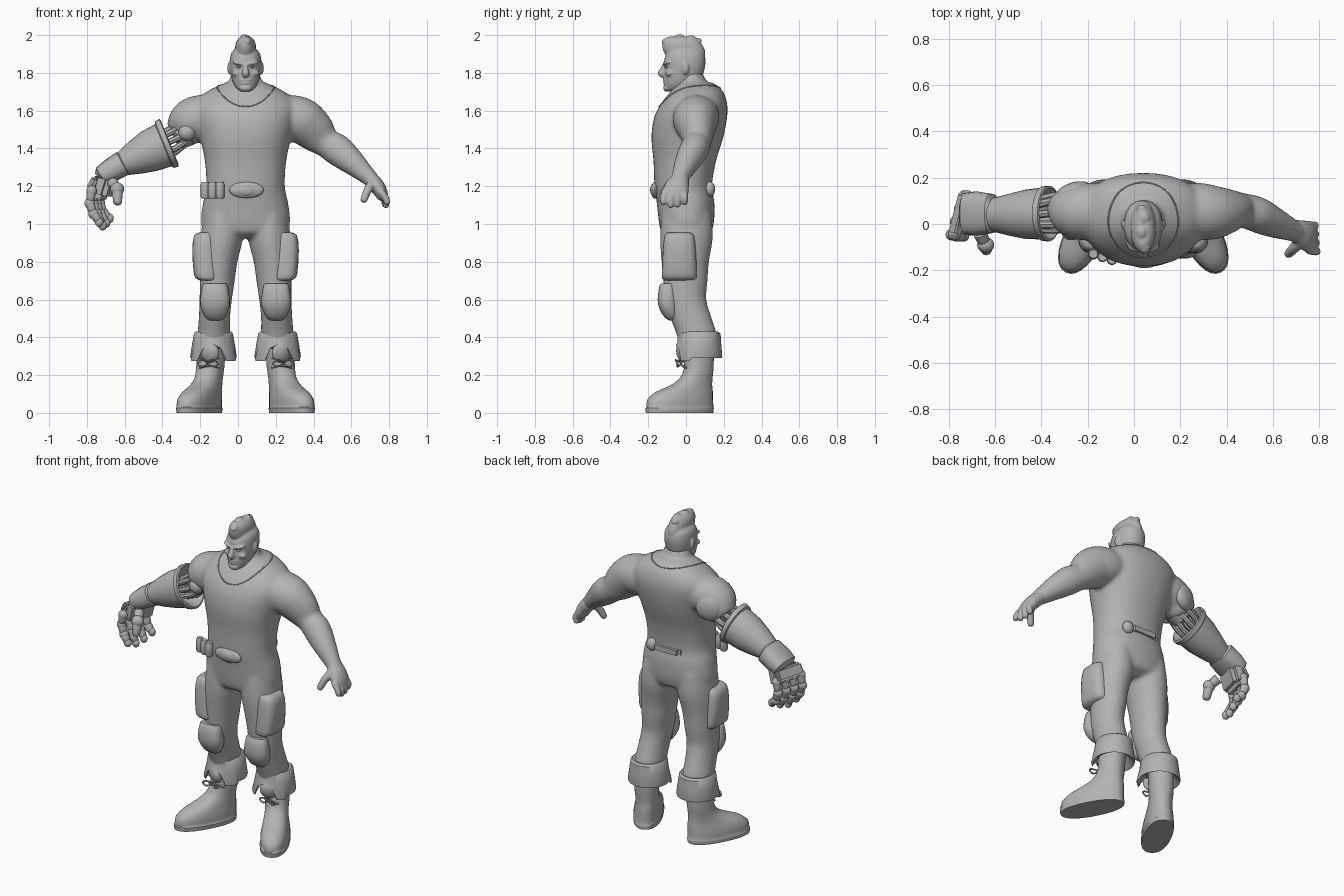
import bpy, bmesh, math
from mathutils import Vector, Matrix

CX = 0.04  # body centre line
grey = bpy.data.materials.new("plain grey")
grey.diffuse_color = (0.45, 0.45, 0.45, 1)


def finish(name, bm):
    bmesh.ops.recalc_face_normals(bm, faces=bm.faces)
    me = bpy.data.meshes.new(name)
    bm.to_mesh(me)
    bm.free()
    me.materials.append(grey)
    ob = bpy.data.objects.new(name, me)
    bpy.context.collection.objects.link(ob)
    return ob


def spline(rows, k):
    """Catmull-Rom through the rows, k steps per span."""
    if k == 1:
        return [Vector(r) for r in rows]
    P = [Vector(r) for r in rows]
    P = [P[0]] + P + [P[-1]]
    out = []
    for i in range(1, len(P) - 2):
        a, b, c, d = P[i - 1:i + 3]
        for j in range(k):
            t = j / k
            out.append(0.5 * (2 * b + (c - a) * t + (2 * a - 5 * b + 4 * c - d) * t * t
                              + (3 * b - a - 3 * c + d) * t ** 3))
    return out + [P[-1]]


def loft(name, rows, axis=None, ref=(1, 0, 0), n=24, k=3, p=1.0, rot=0.0):
    """Skin of oval rings; a row is x, y, z, radius along ref, radius across."""
    R = spline(rows, k)
    C = [Vector(r[:3]) for r in R]
    bm = bmesh.new()
    rings = []
    for i, r in enumerate(R):
        t = Vector(axis) if axis else C[min(i + 1, len(C) - 1)] - C[max(i - 1, 0)]
        t.normalize()
        a = Vector(ref) - t * t.dot(Vector(ref))
        a.normalize()
        b = t.cross(a)
        if rot:
            m = Matrix.Rotation(rot, 3, t)
            a, b = m @ a, m @ b
        ring = []
        for j in range(n):
            w = 2 * math.pi * j / n
            c, s = math.cos(w), math.sin(w)
            c, s = math.copysign(abs(c) ** p, c), math.copysign(abs(s) ** p, s)
            ring.append(bm.verts.new(C[i] + a * c * max(r[3], .002) + b * s * max(r[4], .002)))
        rings.append(ring)
    for A, B in zip(rings, rings[1:]):
        for j in range(n):
            bm.faces.new((A[j], A[(j + 1) % n], B[(j + 1) % n], B[j]))
    bm.faces.new(rings[0])
    bm.faces.new(rings[-1])
    return finish(name, bm)


def stack(name, rows, **kw):
    """Upright loft on the centre line; a row is z, half width, front y, back y."""
    return loft(name, [(CX, (f + b) / 2, z, w, (b - f) / 2) for z, w, f, b in rows], axis=(0, 0, 1), **kw)


def tube(name, pts, r, n=8, k=3, tip=1.0):
    m = max(len(pts) - 1, 1)
    rows = [(*q, r * (1 + (tip - 1) * i / m), r * (1 + (tip - 1) * i / m)) for i, q in enumerate(pts)]
    d = Vector(pts[-1]) - Vector(pts[-2])
    rows.append((*(Vector(pts[-1]) + d.normalized() * r * tip * .6), r * tip * .4, r * tip * .4))
    ref = (0, 1, 0) if abs(d.normalized().y) < .8 else (0, 0, 1)
    return loft(name, rows, ref=ref, n=n, k=k)


def turned(loc, turn):
    rot = Matrix.Rotation(turn[2], 4, 'Z') @ Matrix.Rotation(turn[1], 4, 'Y') @ Matrix.Rotation(turn[0], 4, 'X')
    return Matrix.Translation(loc) @ rot


def ball(name, loc, size, turn=(0, 0, 0)):
    bm = bmesh.new()
    bmesh.ops.create_uvsphere(bm, u_segments=20, v_segments=12, radius=1)
    bm.transform(turned(loc, turn) @ Matrix.Diagonal((*size, 1)))
    return finish(name, bm)


def box(name, loc, size, turn=(0, 0, 0), bevel=.015):
    bm = bmesh.new()
    bmesh.ops.create_cube(bm, size=2)
    bm.transform(Matrix.Diagonal((*size, 1)))
    bmesh.ops.bevel(bm, geom=bm.edges[:], offset=bevel, segments=2, affect='EDGES')
    bm.transform(turned(loc, turn))
    return finish(name, bm)


def blend(parts, voxel, steps):
    """Join parts into one continuous skin."""
    bpy.ops.object.select_all(action='DESELECT')
    for ob in parts:
        ob.select_set(True)
    bpy.context.view_layer.objects.active = parts[0]
    bpy.ops.object.join()
    mod = parts[0].modifiers.new("skin", 'REMESH')
    mod.mode, mod.voxel_size, mod.use_smooth_shade = 'VOXEL', voxel, True
    mod = parts[0].modifiers.new("relax", 'SMOOTH')
    mod.factor, mod.iterations = .5, steps


# torso, neck and collar seam
torso = stack("body", [(.925, .1, -.08, .08), (.95, .19, -.125, .13), (.98, .228, -.138, .142),
                       (1.03, .236, -.146, .15), (1.12, .224, -.156, .15), (1.2, .208, -.167, .137),
                       (1.33, .215, -.172, .158), (1.45, .24, -.183, .195), (1.55, .265, -.173, .216),
                       (1.62, .275, -.143, .22), (1.68, .235, -.1, .207), (1.72, .17, -.065, .182),
                       (1.75, .1, -.035, .14)], n=36, p=.9)
body = [torso, stack("neck", [(1.66, .12, -.05, .15), (1.71, .1, -.045, .135), (1.75, .088, -.04, .11),
                              (1.8, .075, -.04, .09)])]
seam = []
for i in range(33):
    w = 2 * math.pi * i / 32
    f = (1 - math.sin(w)) / 2
    q = Vector((CX + .14 * math.cos(w), .03 + .16 * math.sin(w), 1.735 - .12 * f * f))
    seam.append(torso.closest_point_on_mesh(q)[1])
tube("collar_seam", seam, .0035, k=2)

# belt gear
ball("buckle", (CX + .005, -.163, 1.18), (.092, .022, .043))
ball("buckle_boss", (CX + .005, -.174, 1.18), (.05, .016, .032))
for i in range(3):
    x = -.175 + .04 * i
    loft("belt_canister", [(x, -.13 - .012 * i, z, r, r) for z, r in
                           ((1.135, .018), (1.145, .023), (1.21, .023), (1.222, .018))], n=14, k=1)
box("back_pouch", (CX, .128, 1.185), (.095, .024, .036), bevel=.02)
ball("back_pouch_end", (CX + .11, .125, 1.185), (.035, .03, .04))

# head
head = [stack("head", [
    (1.702, .025, -.1, -.04), (1.715, .045, -.112, .0), (1.74, .063, -.114, .04), (1.78, .076, -.117, .085),
    (1.83, .083, -.113, .1), (1.87, .083, -.115, .103), (1.905, .075, -.1, .095),
    (1.93, .05, -.075, .07), (1.938, .02, -.03, .03)], n=28, p=.9)]
head.append(stack("mohawk", [(1.88, .06, -.1, .102), (1.92, .056, -.122, .1), (1.955, .053, -.126, .083),
                             (1.98, .04, -.112, .063), (1.992, .022, -.09, .045)], n=20))
for i, (y, z) in enumerate(((-.1, 1.968), (-.04, 1.985), (.02, 1.98), (.055, 1.965))):
    head.append(ball("hair_tuft", (CX + .006 * (-1) ** i, y, z), (.024, .03, .018), (.3, 0, 0)))
head.append(loft("nose", [(CX, -.112, 1.85, .011, .01), (CX, -.122, 1.82, .014, .014), (CX, -.13, 1.797, .02, .02),
                          (CX, -.116, 1.783, .014, .012)], n=12))
head.append(ball("upper_lip", (CX, -.111, 1.762), (.03, .011, .008)))
head.append(ball("lower_lip", (CX, -.11, 1.745), (.026, .011, .008)))
head.append(ball("chin", (CX, -.1, 1.72), (.034, .021, .02)))
for s in (-1, 1):
    head.append(ball("brow", (CX + s * .036, -.1, 1.852), (.036, .022, .011), (0, s * -.2, s * .35)))
    head.append(ball("cheek", (CX + s * .045, -.085, 1.797), (.03, .024, .018)))
    head.append(ball("ear", (CX + s * .083, -.005, 1.825), (.013, .022, .034), (0, 0, s * -.3)))
    ball("eye", (CX + s * .034, -.1, 1.831), (.014, .013, .007))
blend(head, .005, 3)


# legs
def leg(s):
    X = lambda u: CX + s * u
    body.append(loft("trouser_leg", [(X(u), (f + b) / 2, z, w, (b - f) / 2) for z, u, w, f, b in (
        (1.06, .12, .1, -.13, .135), (.93, .126, .113, -.138, .143), (.8, .143, .1, -.13, .122),
        (.7, .15, .093, -.12, .115), (.6, .158, .086, -.115, .108), (.5, .165, .083, -.083, .137),
        (.42, .168, .087, -.052, .162), (.34, .172, .087, -.03, .16))], axis=(0, 0, 1)))
    # turned up cuff, hollow underneath and notched in front
    cuff = loft("trouser_cuff", [(X(.17), .07, z, w, d) for z, w, d in (
        (.35, .07, .07), (.3, .1, .105), (.29, .12, .12), (.3, .123, .122), (.37, .112, .116),
        (.42, .103, .113), (.43, .094, .1), (.425, .07, .08))], axis=(0, 0, 1), k=1, n=40)
    for v in cuff.data.vertices:
        d = abs(v.co.x - X(.175))
        if v.co.y < .03 and v.co.z < .36:
            if d < .055:
                v.co.z = max(v.co.z, .365 - d * .5)
            else:
                v.co.z -= .015
                v.co.x += .01 * math.copysign(1, v.co.x - X(.175))
    # knee pad
    loft("knee_pad", [(X(.162), y, z, w, d) for z, w, d, y in (
        (.685, .055, .03, -.095), (.675, .066, .042, -.098), (.6, .079, .052, -.098), (.55, .073, .05, -.09),
        (.505, .05, .038, -.075), (.49, .03, .025, -.065))], axis=(0, 0, 1), p=.8, k=2)
    # thigh pocket
    loft("thigh_pocket", [(X(u), -.035, z, w, d) for z, w, d, u in (
        (.955, .05, .06, .192), (.94, .062, .078, .21), (.86, .068, .088, .214), (.74, .064, .093, .21),
        (.71, .056, .09, .204), (.7, .04, .075, .195))], axis=(0, 0, 1), p=.65, k=2)
    # boot: sole, foot and shaft
    toe = s * .48
    rows = [(0, .245, -.034, .082, .194), (.025, .245, -.034, .085, .197), (.03, .245, -.032, .082, .193),
            (.07, .243, -.031, .082, .189), (.11, .23, -.01, .075, .165), (.14, .212, .022, .07, .125),
            (.18, .196, .052, .067, .09), (.24, .187, .068, .071, .077), (.36, .18, .07, .073, .077)]
    loft("boot", [(X(u), y, z, w, d) for z, u, y, w, d in rows], axis=(0, 0, 1), rot=toe, k=2, p=.88, n=28)
    ball("boot_tongue", (X(.19), -.015, .32), (.055, .03, .055), (.2, 0, toe))
    for w in (-1, 1):
        tube("lace_loop", [(X(.2), -.025, .265), (X(.2 + w * .03), -.055, .28), (X(.2 + w * .055), -.045, .26),
                           (X(.2 + w * .03), -.045, .245), (X(.2), -.025, .26)], .005, n=6)
    for z in (.24, .29):
        tube("lace", [(X(.14), .01, z), (X(.19), -.02, z + .01), (X(.24), .0, z)], .006, n=6)


for s in (-1, 1):
    leg(s)

# bare arm and hand
body.append(loft("bare_arm", [
    (.14, .06, 1.57, .09, .09), (.25, .06, 1.568, .118, .115), (.33, .05, 1.55, .12, .122),
    (.39, .055, 1.505, .102, .114), (.435, .06, 1.46, .083, .098), (.47, .058, 1.428, .075, .078),
    (.52, .045, 1.397, .077, .084), (.57, .022, 1.357, .073, .077), (.63, -.005, 1.305, .061, .062),
    (.69, -.03, 1.25, .047, .046), (.72, -.04, 1.22, .047, .04)], ref=(0, 1, 0), k=4))
hand = [loft("hand", [(.675, -.025, 1.262, .043, .04), (.71, -.035, 1.228, .053, .042), (.735, -.047, 1.2, .064, .041),
                      (.755, -.055, 1.17, .068, .036), (.768, -.06, 1.14, .062, .028), (.774, -.06, 1.128, .04, .014)],
             ref=(0, 1, 0))]
for i, low in enumerate((1.1, 1.085, 1.087, 1.1)):
    y = -.118 + .037 * i
    hand.append(tube("finger", [(.753, y * .9 - .005, 1.175), (.781, y, 1.14), (.79 - .006 * i, y, low + .01)],
                     .02, tip=.8, n=12))
hand.append(tube("thumb", [(.72, -.07, 1.22), (.69, -.105, 1.185), (.665, -.13, 1.125)], .028, tip=.65, n=12))
blend(hand, .006, 2)

# mechanical arm: shoulder stump
body.append(loft("shoulder", [
    (-.06, .06, 1.57, .09, .09), (-.17, .06, 1.568, .118, .115), (-.24, .05, 1.55, .12, .12),
    (-.285, .06, 1.5, .1, .105), (-.31, .06, 1.47, .08, .085)], ref=(0, 1, 0)))
blend(body, .012, 7)

# mechanical elbow
ball("shoulder_plate", (-.26, .14, 1.53), (.08, .04, .08), (0, .6, .3))
loft("elbow_housing", [(-.25, .05, 1.5, .06, .06), (-.27, .05, 1.49, .078, .078), (-.32, .05, 1.465, .073, .073),
                       (-.34, .05, 1.455, .045, .045)], ref=(0, 1, 0), k=1)
for i in range(8):
    w = 2 * math.pi * i / 8
    dy, dz = math.cos(w), math.sin(w)
    tube("piston", [(-.25 + .03 * dz, .05 + .065 * dy, 1.49 + .06 * dz), (-.33, .05 + .075 * dy, 1.45 + .07 * dz),
                    (-.42, .04 + .06 * dy, 1.41 + .055 * dz)], .017, n=8, k=2)
ball("elbow_joint", (-.27, -.03, 1.485), (.045, .04, .045))

# flared gauntlet, hollow at the elbow end
AX = (-.93, 0, -.38)
loft("gauntlet", [(-.45, .045, 1.4, .06, .06), (-.385, .045, 1.425, .095, .105), (-.362, .045, 1.433, .11, .125),
                  (-.366, .045, 1.43, .12, .136), (-.39, .045, 1.42, .119, .133), (-.395, .045, 1.417, .112, .12),
                  (-.47, .042, 1.385, .106, .112), (-.54, .04, 1.353, .09, .092), (-.6, .04, 1.325, .075, .07),
                  (-.64, .04, 1.305, .06, .055)], axis=AX, ref=(0, 1, 0), k=1)
box("gauntlet_hatch", (-.55, .035, 1.43), (.03, .03, .012), (0, -.5, 0), .005)
loft("wrist_guard", [(-.6, .045, 1.325, .06, .055), (-.612, .045, 1.32, .085, .068), (-.68, .045, 1.28, .096, .062),
                     (-.725, .045, 1.255, .09, .05), (-.735, .045, 1.245, .06, .03)],
     ref=(0, 1, 0), k=1, n=16, p=.75)

# mechanical hand, fingers staggered along the slanted knuckles
box("hand_plate", (-.712, .04, 1.2), (.045, .088, .068), (0, .3, -.25), .025)
box("knuckle_guard", (-.752, .04, 1.215), (.018, .095, .038), (0, .5, -.25), .012)
for i, low in enumerate((1.0, .982, .995, 1.02)):
    y, dx = -.045 + .055 * i, .018 * i
    path = [(-.775 + dx, y, 1.175), (-.785 + dx, y, 1.11), (-.765 + dx, y - .005, 1.055), (-.735 + dx, y - .01, low + .01)]
    for a, b in zip(path, path[1:]):
        tube("finger_segment", [a, Vector(a).lerp(Vector(b), .75)], .025, n=10, k=2, tip=.9)
    for q in path[:3]:
        ball("finger_joint", q, (.028, .026, .029))
    ball("fingertip", path[3], (.023, .021, .026))
thumb = [(-.665, -.04, 1.22), (-.64, -.09, 1.185), (-.637, -.112, 1.115)]
for a, b in zip(thumb, thumb[1:]):
    tube("thumb_segment", [a, b], .03, n=10, k=2, tip=.8)
ball("thumb_joint", thumb[1], (.037, .034, .035))

# crisp edges on the hard parts
for ob in bpy.context.scene.objects:
    ob.select_set(not ob.modifiers)
bpy.context.view_layer.objects.active = bpy.data.objects["gauntlet"]
bpy.ops.object.shade_smooth_by_angle(angle=math.radians(40))
